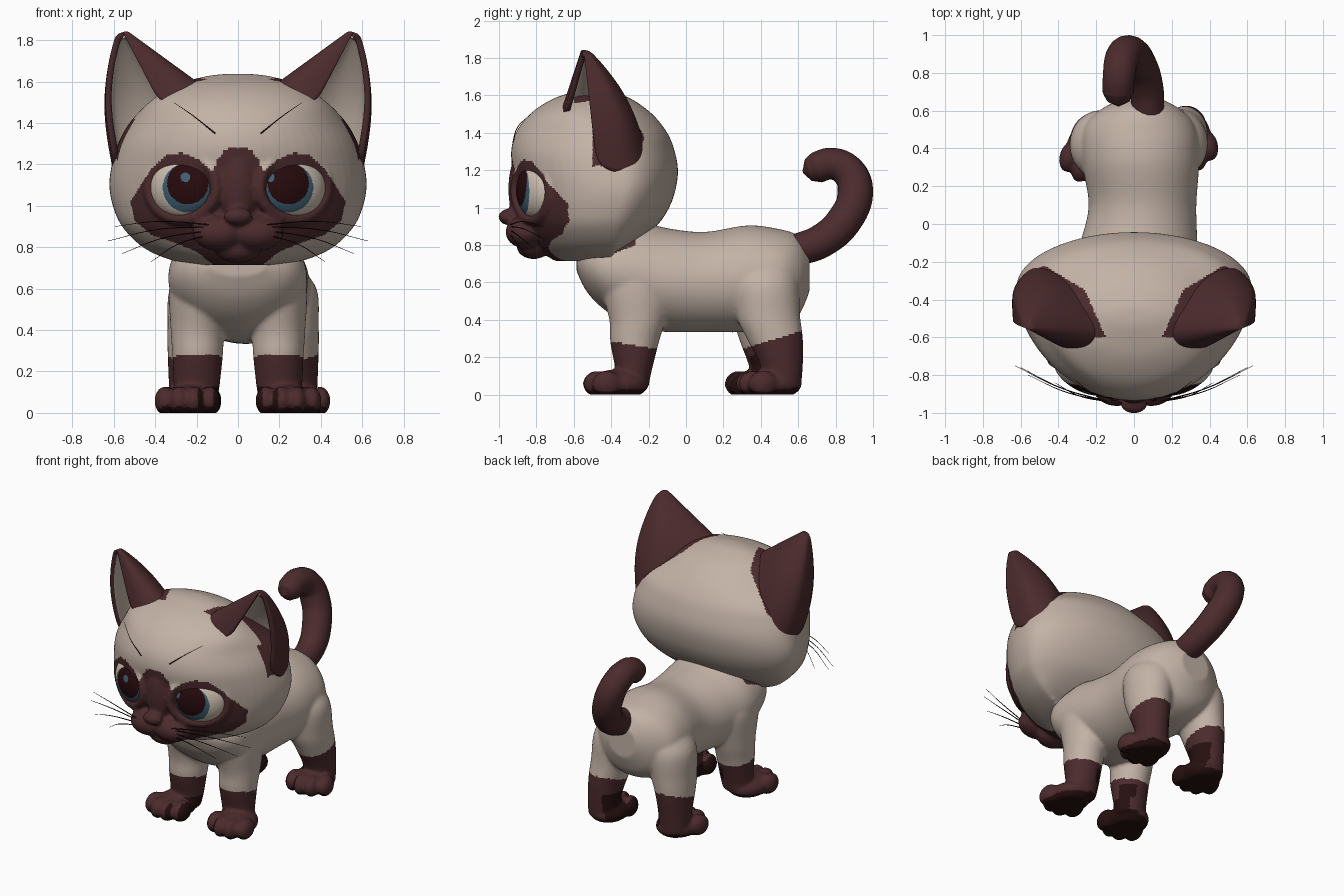
import bpy, bmesh, math
from mathutils import Matrix, Vector

if "Cube" in bpy.data.objects:
    bpy.data.objects.remove(bpy.data.objects["Cube"])

def material(name, rgb):
    m = bpy.data.materials.new(name)
    m.use_nodes = True
    m.diffuse_color = (*rgb, 1)
    m.node_tree.nodes["Principled BSDF"].inputs["Base Color"].default_value = (*rgb, 1)
    return m

CREAM = material("cream fur", (.55, .45, .385))
BROWN = material("brown fur", (.072, .024, .026))
SOLE = material("dark sole", (.02, .005, .005))
WHITE = material("eye white", (.62, .53, .44))
BLUE = material("blue iris", (.05, .115, .175))
PUPIL = material("dark pupil", (.02, .003, .004))

def link(name, data, *mats):
    obj = bpy.data.objects.new(name, data)
    bpy.context.collection.objects.link(obj)
    for m in mats:
        data.materials.append(m)
    return obj

def from_bmesh(name, bm, *mats):
    bmesh.ops.recalc_face_normals(bm, faces=bm.faces)
    me = bpy.data.meshes.new(name)
    bm.to_mesh(me)
    bm.free()
    return link(name, me, *mats)

def bake(obj):
    """Replace an object by its evaluated, smooth-shaded mesh."""
    name = obj.name
    deps = bpy.context.evaluated_depsgraph_get()
    me = bpy.data.meshes.new_from_object(obj.evaluated_get(deps))
    bpy.data.objects.remove(obj)
    me.polygons.foreach_set("use_smooth", [True] * len(me.polygons))
    return link(name, me)

def fuse(obj):
    """Merge overlapping volumes into one soft skin."""
    r = obj.modifiers.new("fuse", 'REMESH')
    r.mode, r.voxel_size = 'VOXEL', .011
    s = obj.modifiers.new("soften", 'SMOOTH')
    s.factor, s.iterations = .5, 8
    return bake(obj)

def paint(obj, rule):
    for p in obj.data.polygons:
        p.material_index = rule(p.center, p.normal)

def inside(u, v, poly):
    hit = False
    for (a, b), (c, d) in zip(poly, poly[1:] + poly[:1]):
        if (b > v) != (d > v) and u < a + (v - b) * (c - a) / (d - b):
            hit = not hit
    return hit

def ball(bm, at, size, turn=0):
    mat = Matrix.Translation(at) @ Matrix.Rotation(turn, 4, 'Z') @ Matrix.Diagonal((*size, 1))
    bmesh.ops.create_uvsphere(bm, u_segments=32, v_segments=20, radius=1, matrix=mat)

def refine(rings, k=5):
    """Insert smoothly interpolated rings."""
    out = []
    for i in range(len(rings) - 1):
        quad = list(zip(rings[max(i - 1, 0)], rings[i], rings[i + 1], rings[min(i + 2, len(rings) - 1)]))
        for t in (j / k for j in range(k)):
            out.append([b + t / 2 * (c - a + t * (2 * a - 5 * b + 4 * c - d + t * (3 * (b - c) + d - a)))
                        for a, b, c, d in quad])
    return out + [rings[-1]]

def loft(bm, rings, along, n=64):
    """Rings are (position, centre x, half width, low, widest, high)."""
    loops = []
    for t, cx, w, lo, mid, hi in refine(rings):
        loop = []
        for i in range(n):
            s, c = math.sin(math.tau * i / n), math.cos(math.tau * i / n)
            v = mid + s * (hi - mid if s > 0 else mid - lo)
            x = cx + w * c
            loop.append(bm.verts.new((x, v, t) if along == 'z' else (x, t, v)))
        loops.append(loop)
    for a, b in zip(loops, loops[1:]):
        for i in range(n):
            j = (i + 1) % n
            bm.faces.new((a[i], a[j], b[j], b[i]))
    bm.faces.new(loops[0])
    bm.faces.new(loops[-1])

# Head: skull, muzzle, chin, nose, bridge and eyelid rims fused together
skull = [(.715, .2, -.7, -.54), (.74, .33, -.74, -.44), (.8, .46, -.8, -.3), (.9, .56, -.86, -.16),
         (1, .605, -.885, -.09), (1.1, .622, -.9, -.055), (1.2, .61, -.925, -.043), (1.3, .58, -.935, -.06),
         (1.4, .525, -.91, -.1), (1.5, .43, -.835, -.18), (1.58, .31, -.715, -.29), (1.625, .16, -.58, -.4),
         (1.638, .05, -.52, -.45)]
bm = bmesh.new()
loft(bm, [(z, 0, w, f, max(f * .33 + b * .67, -.38) if z < 1.5 else (f + b) / 2, b) for z, w, f, b in skull], 'z')
ball(bm, (0, -.815, .79), (.11, .09, .065))
ball(bm, (0, -.955, .95), (.07, .048, .042))
ball(bm, (0, -.875, 1.1), (.095, .075, .2))
for s in (-1, 1):
    ball(bm, (s * .09, -.86, .87), (.13, .105, .088))
    frame = Matrix.Translation((s * .268, -.815, 1.092)) @ Matrix.Rotation(s * .52, 4, 'Z')
    for k in range(32):
        a = math.tau * k / 32
        ball(bm, frame @ Vector((.188 * math.cos(a), 0, .157 * math.sin(a))), (.03, .034, .032))
head = fuse(from_bmesh("head", bm, CREAM, BROWN))

mask = [(-.01, 1.28), (.06, 1.275), (.1, 1.22), (.125, 1.165), (.19, 1.225), (.27, 1.257), (.35, 1.243),
        (.42, 1.18), (.47, 1.1), (.52, 1.02), (.5, .93), (.42, .86), (.3, .82), (.2, .78), (.1, .7), (-.01, .7)]
ear_patch = [(-.5, 1.22), (-.3, 1.23), (-.24, 1.31), (-.2, 1.45), (-.25, 1.75), (-.6, 1.75), (-.6, 1.5), (-.5, 1.42)]

def head_rule(c, n):
    x = abs(c.x)
    if c.y < -.55 and inside(x, c.z, mask):
        return 1
    outer = x > max(.155 + .44 * (c.y + .59), .26 + 1.65 * (c.y + .35))
    cavity = c.y < -.46 and x > .33 and c.z > 1.42
    return int(outer and not cavity and inside(c.y, c.z, ear_patch))

paint(head, head_rule)

# Ears: cupped sheets drawn from a base curve to the tip
tip = Vector((.575, -.55, 1.875))
base = [Vector(p) for p in ((.37, -.66, 1.48), (.21, -.68, 1.54), (.1, -.56, 1.58), (.27, -.35, 1.5),
                            (.44, -.19, 1.34), (.59, -.24, 1.2), (.615, -.38, 1.18), (.6, -.48, 1.23))]
bm = bmesh.new()
rows = []
for v in (0, .25, .5, .75, .87, .92):
    bulge = math.sin(math.pi * v)
    rows.append([bm.verts.new(p.lerp(tip, v) + bulge * Vector((.058 if p.x > .5 else 0, .06 if p.y > -.4 else 0, 0)))
                 for p in base])
for a, b in zip(rows, rows[1:]):
    for i in range(len(base) - 1):
        bm.faces.new((a[i], a[i + 1], b[i + 1], b[i]))
bm.faces.new(rows[-1])
ears = from_bmesh("ears", bm, BROWN, CREAM)
if sum((p.center - Vector((.46, -.46, 1.5))).dot(p.normal) for p in ears.data.polygons) < 0:
    ears.data.flip_normals()
sub = ears.modifiers.new("round", 'SUBSURF')
sub.levels = sub.render_levels = 3
thick = ears.modifiers.new("thickness", 'SOLIDIFY')
thick.thickness, thick.offset, thick.material_offset = .03, -1, 1
ears.modifiers.new("both sides", 'MIRROR')
bake(ears)

# Eyes: flattened balls with iris, pupil, glint and slanted lid
for s, side in ((-1, "right"), (1, "left")):
    bm = bmesh.new()
    place = (Matrix.Translation((s * .268, -.795, 1.09)) @ Matrix.Rotation(s * .5, 4, 'Z')
             @ Matrix.Diagonal((.17, .09, .15, 1)) @ Matrix.Rotation(math.pi / 2, 4, 'X'))
    bmesh.ops.create_uvsphere(bm, u_segments=128, v_segments=96, radius=1, matrix=place)
    eye = bake(from_bmesh(side + "_eye", bm, WHITE, BLUE, PUPIL, BROWN))

    def eye_rule(c, n):
        def near(x, z, r):
            return math.hypot(c.x - x, c.z - z) < r
        if c.z > 1.132 + 1.1 * (abs(c.x) - .125) or c.z > 1.215:
            return 3
        if near(s * .204 - .05, 1.138, .023):
            return 1
        return 2 if near(s * .243, 1.108, .1) else int(near(s * .243, 1.088, .12))

    paint(eye, eye_rule)

# Body: torso, legs and paws fused together
torso = [(-.585, 0, .13, .66, .75), (-.53, 0, .25, .55, .84), (-.43, 0, .32, .45, .9), (-.27, .0, .335, .36, .93),
         (-.1, .025, .31, .335, .89), (.1, .045, .285, .335, .87), (.33, .035, .31, .335, .905),
         (.5, .03, .3, .36, .885), (.6, .035, .22, .42, .85), (.66, .04, .11, .55, .77)]
bm = bmesh.new()
loft(bm, [(y, cx, w, lo, (lo + hi) / 2, hi) for y, cx, w, lo, hi in torso], 'y')

def paw(x, y, turn):
    frame = Matrix.Translation((x, y, 0)) @ Matrix.Rotation(turn, 4, 'Z')
    ball(bm, (x, y, .055), (.135, .165, .08), turn)
    for k in (-1.5, -.5, .5, 1.5):
        ball(bm, frame @ Vector((.073 * k, -.125 + .04 * abs(k), .058)), (.05, .08, .07), turn)

def leg(rings):
    loft(bm, [(z, x, rx, y - ry, y, y + ry) for z, x, y, rx, ry in rings], 'z')

for s in (-1, 1):
    # front leg
    leg([(.04, s * .205, -.29, .1, .09), (.12, s * .2, -.28, .11, .095), (.28, s * .195, -.275, .122, .13),
         (.4, s * .195, -.26, .13, .15), (.62, s * .18, -.26, .15, .2), (.72, s * .16, -.26, .1, .14)])
    paw(s * .24, -.365, s * .06)
    # hind leg, one standing a little ahead of the other
    d = 0 if s > 0 else -.06
    cx = .025
    leg([(.04, cx + s * .255, .52 + d, .1, .095), (.16, cx + s * .255, .51 + d, .105, .115),
         (.3, cx + s * .245, .475 + d * .7, .12, .15), (.42, cx + s * .225, .44 + d * .3, .14, .17),
         (.6, cx + s * .19, .42, .165, .18), (.72, cx + s * .15, .42, .11, .13)])
    paw(cx + s * .25, .455 + d, s * .2)
body = fuse(from_bmesh("body", bm, CREAM, BROWN, SOLE))
for v in body.data.vertices:
    v.co.z = max(v.co.z, 0)

def body_rule(c, n):
    inward = -n.x * math.copysign(1, c.x)
    shade = inward > (.5 if c.z < .13 or c.y > 0 else .25 if n.y > .25 else 1)
    if c.z < .05 and n.z < -.5 or c.z < .21 and shade:
        return 2
    if c.z < (.265 - .16 * (c.y + .28) if c.y < .2 else .26 + .3 * (c.y - .35)):
        return 1
    return int(-.46 < c.y < -.27 and c.z > .905 + .39 * c.y)

paint(body, body_rule)

def strand(curve, points, radii):
    sp = curve.splines.new('BEZIER')
    sp.bezier_points.add(len(points) - 1)
    for bp, p, r in zip(sp.bezier_points, points, radii):
        bp.co, bp.radius = p, r
        bp.handle_left_type = bp.handle_right_type = 'AUTO'

def new_curve(name, depth, sides):
    cu = bpy.data.curves.new(name, 'CURVE')
    cu.dimensions = '3D'
    cu.bevel_depth, cu.bevel_resolution, cu.use_fill_caps = depth, sides, True
    return cu

# Tail: a tapered hook
cu = new_curve("tail", .095, 6)
strand(cu, [(.075, .58, .77), (.065, .72, .82), (.025, .845, .93), (-.03, .905, 1.08), (-.065, .87, 1.19),
            (-.08, .78, 1.235), (-.083, .7, 1.215), (-.083, .655, 1.2), (-.083, .625, 1.19)],
       [.9, .95, 1, 1, .95, .9, .88, .65, .08])
bake(link("tail", cu, BROWN))

# Whiskers and brow hairs
cu = new_curve("whiskers", .0035, 1)
for s in (-1, 1):
    for z, x, y, low in ((.91, .6, -.76, .9), (.9, .63, -.75, .83), (.88, .56, -.8, .77), (.86, .42, -.84, .73)):
        mid = (s * (.16 + x) / 2, (y - .94) / 2 - .02, (z + low) / 2 + .02)
        strand(cu, [(s * .14, -.94, z), mid, (s * x, y, low)], [1, .7, .3])
    strand(cu, [(s * .11, -.925, 1.35), (s * .21, -.9, 1.43), (s * .31, -.83, 1.5)], [1, .7, .3])
bake(link("whiskers", cu, SOLE))
